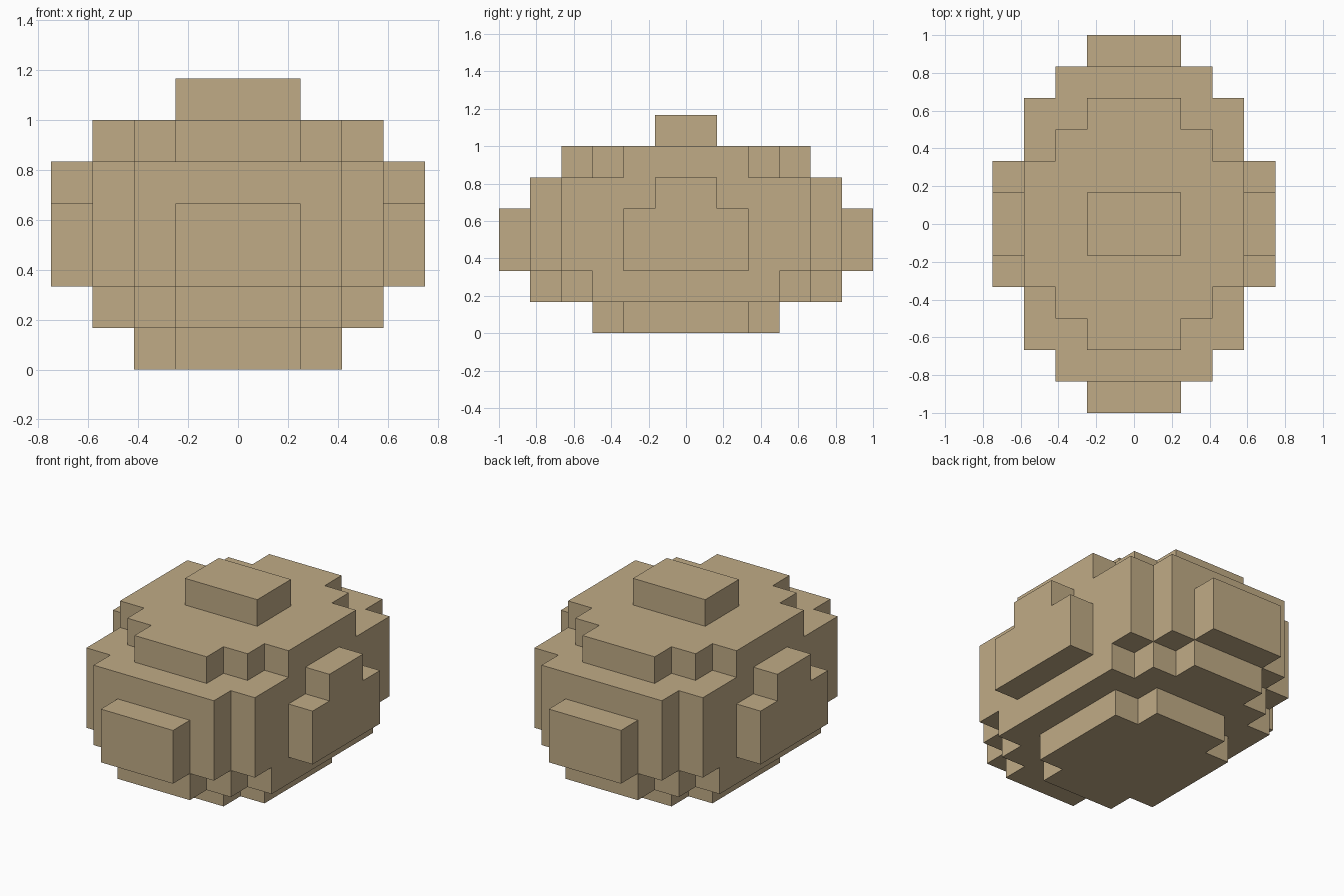
import bpy
import bmesh
from mathutils import Vector

cube = bpy.data.objects.get("Cube")
if cube:
    bpy.data.objects.remove(cube, do_unlink=True)

UNIT = 1 / 6  # edge of one block

# Layers from the ground up: each is a union of centred rectangles,
# given as (blocks wide, blocks deep)
BASE = [(3, 6), (5, 4)]
LOWER = [(3, 10), (5, 8), (7, 6)]
MIDDLE = [(3, 12), (5, 10), (7, 8), (9, 4)]
SHOULDER = [(5, 10), (7, 8), (9, 2)]
CROWN = [(3, 8), (5, 6), (7, 4)]
CAP = [(3, 2)]
LAYERS = [BASE, LOWER, MIDDLE, MIDDLE, SHOULDER, CROWN, CAP]

# Solid blocks, stored by centre in half-block steps
blocks = set()
for level, rectangles in enumerate(LAYERS):
    for wide, deep in rectangles:
        for x in range(1 - wide, wide, 2):
            for y in range(1 - deep, deep, 2):
                blocks.add((x, y, 2 * level + 1))

# Only the outer sides of the blocks become faces
bm = bmesh.new()
corners = {}


def corner(point):
    key = tuple(round(c) for c in point)
    if key not in corners:
        corners[key] = bm.verts.new(Vector(key) * UNIT / 2)
    return corners[key]


for block in sorted(blocks):
    centre = Vector(block)
    for axis in range(3):
        for sign in (-1, 1):
            normal = Vector((0, 0, 0))
            normal[axis] = sign
            if tuple(round(c) for c in centre + 2 * normal) in blocks:
                continue
            u = Vector((0, 0, 0))
            u[(axis + 1) % 3] = 1
            v = normal.cross(u)
            middle = centre + normal
            bm.faces.new([corner(middle + p) for p in (-u - v, u - v, u + v, v - u)])

mesh = bpy.data.meshes.new("stepped_boulder")
bm.to_mesh(mesh)
bm.free()

# Single sandy colour
tan = bpy.data.materials.new("sandy_tan")
tan.use_nodes = True
colour = (0.53, 0.41, 0.24, 1)
tan.diffuse_color = colour
shader = tan.node_tree.nodes["Principled BSDF"]
shader.inputs["Base Color"].default_value = colour
shader.inputs["Roughness"].default_value = 0.9
mesh.materials.append(tan)

boulder = bpy.data.objects.new("stepped_boulder", mesh)
bpy.context.collection.objects.link(boulder)
